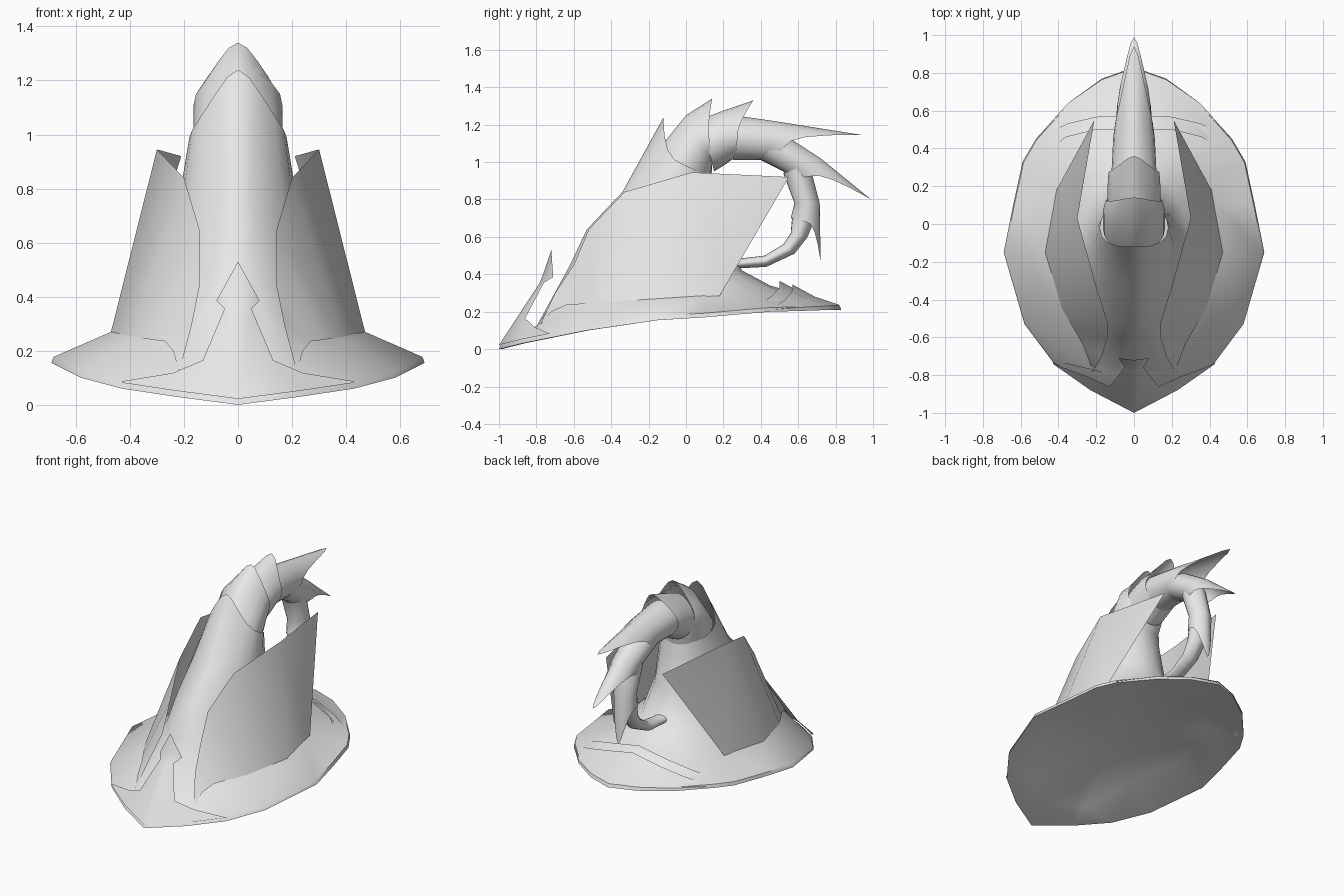
import bpy
import bmesh
from math import cos, sin, pi, radians
from mathutils import Vector

cube = bpy.data.objects.get("Cube")
if cube:
    bpy.data.objects.remove(cube, do_unlink=True)

grey = bpy.data.materials.new("pale grey")
grey.use_nodes = True
grey.diffuse_color = (0.8, 0.8, 0.8, 1)
grey.node_tree.nodes["Principled BSDF"].inputs["Base Color"].default_value = grey.diffuse_color

SIDES = 20


def finish(name, bm, mirrored=False, angle=50):
    """Turn a bmesh into a smooth shaded object, optionally mirrored across x."""
    mesh = bpy.data.meshes.new(name)
    bm.to_mesh(mesh)
    bm.free()
    mesh.materials.append(grey)
    obj = bpy.data.objects.new(name, mesh)
    bpy.context.collection.objects.link(obj)
    bpy.ops.object.select_all(action='DESELECT')
    obj.select_set(True)
    bpy.context.view_layer.objects.active = obj
    bpy.ops.object.shade_smooth_by_angle(angle=radians(angle))
    if mirrored:
        mod = obj.modifiers.new("Mirror", 'MIRROR')
        mod.use_axis[0] = True
        mod.merge_threshold = 0.001
    return obj


def section(front, back, width, tip=None):
    """Elliptical ring between two (y, z) points; tip pulls the outer side to a spike."""
    f, b = (Vector((0, p[0], p[1])) for p in (front, back))
    mid, half = (f + b) / 2, (f - b) / 2
    pull = Vector((0, tip[0], tip[1])) - f if tip else Vector()
    ring = []
    for i in range(SIDES):
        a = 2 * pi * i / SIDES
        spike = max(0, cos(a)) ** 3
        side = Vector((width * sin(a) * (1 - 0.3 * spike), 0, 0))
        ring.append(mid + half * cos(a) + side + pull * spike)
    return ring


def loft(name, rings, centre=None, angle=50):
    """Skin closed rings; a centre point closes the first one."""
    bm = bmesh.new()
    loops = [[bm.verts.new(p) for p in ring] for ring in rings]
    for low, high in zip(loops, loops[1:]):
        for i in range(SIDES):
            j = (i + 1) % SIDES
            bm.faces.new((low[i], low[j], high[j], high[i]))
    if centre:
        hub = bm.verts.new(centre)
        for i in range(SIDES):
            bm.faces.new((hub, loops[0][(i + 1) % SIDES], loops[0][i]))
    return finish(name, bm, angle=angle)


def sheet(name, *rows):
    """Mirrored thin plate skinned between rows of points."""
    bm = bmesh.new()
    grid = [[bm.verts.new(p) for p in row] for row in rows]
    for upper, lower in zip(grid, grid[1:]):
        for i in range(len(upper) - 1):
            bm.faces.new((upper[i], lower[i], lower[i + 1], upper[i + 1]))
    bmesh.ops.remove_doubles(bm, verts=bm.verts[:], dist=0.0005)
    return finish(name, bm, mirrored=True)


def whole(half):
    """Complete a front-to-back half outline into a closed ring."""
    return [Vector(p) for p in half] + [Vector((-x, y, z)) for x, y, z in half[-2:0:-1]]


def moved(ring, scale, lift):
    return [Vector((p.x * scale, p.y * scale, p.z + lift)) for p in ring]


# Brim and crown
edge = whole([(0, -1, 0), (.23, -.88, .03), (.43, -.73, .06), (.58, -.53, .1),
              (.69, -.15, .155), (.64, .1, .17), (.59, .33, .19), (.52, .45, .2),
              (.35, .64, .205), (.17, .77, .21), (0, .83, .21)])
base = whole([(0, -.8, .12), (.14, -.79, .13), (.23, -.77, .14), (.38, -.45, .25),
              (.47, -.15, .27), (.43, .1, .28), (.38, .25, .28), (.32, .34, .3),
              (.24, .4, .32), (.13, .45, .33), (0, .45, .34)])
loft("brim_and_crown", [
    moved(base, .97, -.035),
    moved(edge, .985, 0),
    edge,
    moved(edge, .99, .022),
    base,
    section((-.62, .45), (.3, .42), .3),
    section((-.53, .64), (.2, .62), .24),
    section((-.34, .84), (.15, .84), .205),
    section((-.17, 1.06), (.13, .92), .18, tip=(-.12, 1.24)),
], centre=(0, -.15, .24))

# Overlapping horn segments along the curl, each ending in a spike
segments = {
    "horn_collar": [((-.17, 1.04), (.13, .9), .165),
                    ((0, 1.25), (.14, .96), .165),
                    ((.11, 1.24), (.14, 1.0), .15, (.14, 1.34))],
    "horn_band": [((.08, 1.23), (.15, .95), .14),
                  ((.2, 1.275), (.2, .98), .14),
                  ((.28, 1.24), (.27, 1.03), .135, (.36, 1.33))],
    "upper_spike": [((.26, 1.25), (.25, 1.01), .12),
                    ((.5, 1.215), (.42, 1.01), .11),
                    ((.6, 1.18), (.46, .99), .1, (.94, 1.145))],
    "middle_spike": [((.52, 1.15), (.4, 1.01), .1),
                     ((.72, 1.02), (.52, .95), .09),
                     ((.79, .94), (.56, .91), .08, (.99, .8))],
    "lower_spike": [((.66, .99), (.52, .94), .08),
                    ((.715, .78), (.58, .78), .075),
                    ((.72, .66), (.56, .7), .07, (.72, .46))],
    "tail": [((.7, .72), (.57, .74), .06), ((.65, .6), (.56, .62), .06),
             ((.58, .51), (.52, .56), .055), ((.43, .44), (.42, .5), .05),
             ((.25, .43), (.25, .48), .045), ((.14, .48), (.16, .53), .04)],
}
for name, parts in segments.items():
    loft(name, [section(*part) for part in parts])

# Upright side flaps
sheet("side_flaps",
      [(.215, -.78, .13), (.17, -.7, .3), (.14, -.6, .45), (.14, -.52, .64),
       (.2, -.33, .84), (.3, .03, .945), (.21, .55, .92)],
      [(.22, -.78, .13), (.24, -.72, .2), (.27, -.64, .235), (.31, -.57, .24),
       (.38, -.45, .25), (.47, -.15, .27), (.41, .18, .285)])

# Upturned pointed plate on the front of the brim
sheet("front_plate",
      [(0, -.72, .53), (.08, -.71, .385), (.05, -.76, .355), (.13, -.86, .165),
       (.24, -.81, .118), (.43, -.74, .087)],
      [(0, -.75, .44), (0, -.77, .385), (0, -.785, .35), (0, -1, .022),
       (.23, -.88, .052), (.43, -.73, .082)])

# Layered scale bands on the back of the brim
sheet("back_band_upper",
      [(.48, .37, .222), (.36, .46, .285), (.2, .5, .33), (0, .5, .365)],
      [(.5, .42, .2), (.4, .5, .23), (.2, .6, .275), (0, .62, .3)])
sheet("back_band_lower",
      [(.5, .46, .215), (.35, .53, .265), (.2, .565, .305), (0, .57, .345)],
      [(.515, .45, .21), (.35, .59, .24), (.19, .67, .262), (0, .69, .28)],
      [(.52, .45, .21), (.35, .64, .225), (.17, .765, .232), (0, .825, .235)])
